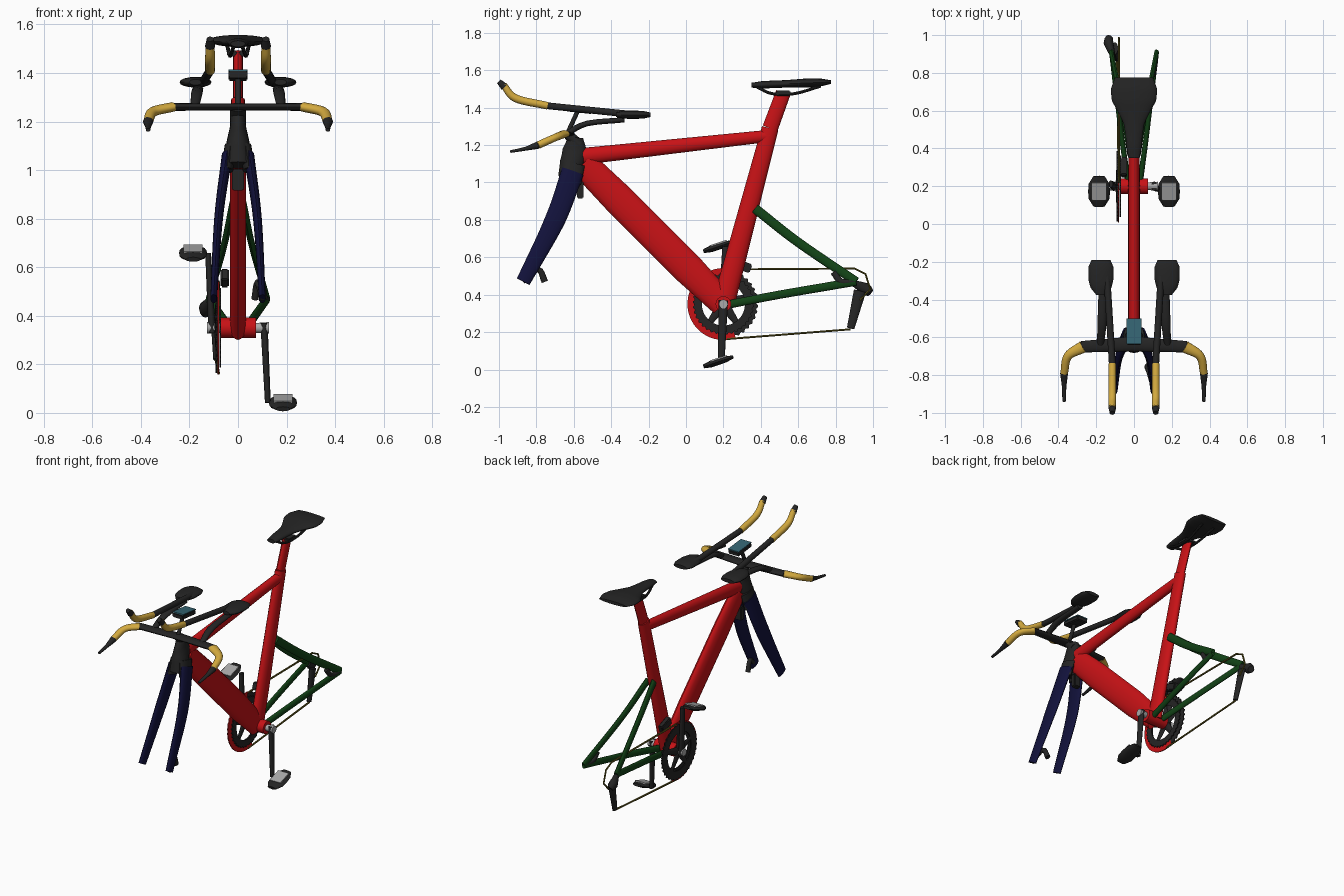
import bpy, bmesh, math
from mathutils import Vector, Matrix

cube = bpy.data.objects.get("Cube")
if cube:
    bpy.data.objects.remove(cube, do_unlink=True)


def material(name, red, green, blue):
    mat = bpy.data.materials.new(name)
    mat.use_nodes = True
    mat.diffuse_color = (red, green, blue, 1)
    mat.node_tree.nodes["Principled BSDF"].inputs["Base Color"].default_value = mat.diffuse_color
    return mat


RED = material("frame red", .58, .006, .008)
DARK = material("carbon black", .018, .018, .018)
NAVY = material("fork navy", .006, .006, .045)
GREEN = material("stay green", .006, .055, .008)
YELLOW = material("grip tape yellow", .65, .4, .05)
TEAL = material("screen teal", .035, .13, .17)
SILVER = material("metal silver", .4, .4, .4)
OLIVE = material("chain olive", .12, .1, .012)
ACROSS, UPWARD = Vector((1, 0, 0)), Vector((0, 0, 1))


def finish(name, bm, mat, mirror):
    bmesh.ops.recalc_face_normals(bm, faces=bm.faces)
    mesh = bpy.data.meshes.new(name)
    bm.to_mesh(mesh)
    bm.free()
    mesh.materials.append(mat)
    part = bpy.data.objects.new(name, mesh)
    bpy.context.collection.objects.link(part)
    if mirror:
        part.modifiers.new("mirror", "MIRROR")
    bpy.ops.object.select_all(action="DESELECT")
    part.select_set(True)
    bpy.context.view_layer.objects.active = part
    bpy.ops.object.shade_smooth_by_angle(angle=math.radians(40))


def bridge(bm, first, second):
    count = len(first)
    for k in range(count):
        after = (k + 1) % count
        bm.faces.new((first[k], first[after], second[after], second[k]))


def sample(values, t):
    """Read evenly spaced values at t from start to end."""
    place = t * (len(values) - 1)
    i = min(int(place), len(values) - 2)
    return values[i] + (values[i + 1] - values[i]) * (place - i)


def smooth_path(points, steps):
    points = [Vector(p) for p in points]
    padded = [points[0] * 2 - points[1], *points, points[-1] * 2 - points[-2]]
    path = []
    for before, start, end, after in zip(padded, padded[1:], padded[2:], padded[3:]):
        leave, arrive = (end - before) / 2, (after - start) / 2
        for k in range(steps):
            t = k / steps
            ease = t * t * (3 - 2 * t)
            path.append(start.lerp(end, ease) + leave * (t * (1 - t) ** 2) - arrive * (t * t * (1 - t)))
    return path + [points[-1]]


def tube(name, mat, path, wide, deep=None, mirror=False, ref=ACROSS, steps=1, sides=16):
    """Sweep an ellipse; wide is its radius along ref, deep the other radius."""
    deep = deep or wide
    path = smooth_path(path, steps)
    last = len(path) - 1
    bm = bmesh.new()
    loops = []
    for i, centre in enumerate(path):
        along = (path[min(i + 1, last)] - path[max(i - 1, 0)]).normalized()
        a = (ref - along * ref.dot(along)).normalized() * sample(wide, i / last)
        b = along.cross(a).normalized() * sample(deep, i / last)
        turns = [math.tau * k / sides for k in range(sides)]
        loops.append([bm.verts.new(centre + a * math.cos(q) + b * math.sin(q)) for q in turns])
    for first, second in zip(loops, loops[1:]):
        bridge(bm, first, second)
    bm.faces.new(loops[0])
    bm.faces.new(loops[-1])
    finish(name, bm, mat, mirror)


def box(name, mat, centre, size, tilt=0, bevel=.006):
    bm = bmesh.new()
    bmesh.ops.create_cube(bm, size=1)
    bmesh.ops.scale(bm, vec=size, verts=bm.verts)
    if bevel:
        bmesh.ops.bevel(bm, geom=bm.edges[:], offset=bevel, segments=2, affect="EDGES")
    bm.transform(Matrix.Translation(centre) @ Matrix.Rotation(math.radians(tilt), 4, "X"))
    finish(name, bm, mat, False)


def around_axle(x, radius, angle):
    return AXLE + Vector((x, radius * math.cos(angle), radius * math.sin(angle)))


def ring(name, mat, x, inner, outer, start=0, end=math.tau, tooth=0):
    """Flat ring or arc around the crank axle, with optional teeth."""
    bm = bmesh.new()
    loops = []
    for k in range(145):
        angle = start + (end - start) * k / 144
        tip = outer - (tooth if k % 4 < 2 else 0)
        corners = ((x, inner), (x, tip), (x + .006, tip), (x + .006, inner))
        loops.append([bm.verts.new(around_axle(*corner, angle)) for corner in corners])
    for first, second in zip(loops, loops[1:]):
        bridge(bm, first, second)
    bmesh.ops.remove_doubles(bm, verts=bm.verts, dist=.00001)
    finish(name, bm, mat, False)


# Joints shared by the parts
AXLE = Vector((0, .2, .35))
HEAD = Vector((0, -.55, 1.1))
SEAT_JOINT = Vector((0, .45, 1.29))
SEAT_CLAMP = Vector((0, .52, 1.48))
REAR_DROPOUT = Vector((.12, .91, .47))
FORK_TIP = Vector((.1, -.87, .47))
BAR = Vector((0, -.635, 1.26))
GRIP_END = Vector((.37, -.79, 1.2))
EXTENSION_BEND = Vector((.115, -.74, 1.41))

# Main frame
tube("down_tube", RED, [HEAD, AXLE], wide=(.032, .032), deep=(.075, .085, .085, .085, .07), steps=8)
tube("top_tube", RED, [HEAD + UPWARD * .04, SEAT_JOINT - UPWARD * .04], wide=(.03, .028), deep=(.045, .032))
tube("seat_tube", RED, [AXLE, SEAT_JOINT], wide=(.032, .028), deep=(.06, .045))
tube("seat_post", RED, [SEAT_JOINT, SEAT_CLAMP], wide=(.02, .02), deep=(.042, .04))
tube("bottom_bracket", RED, [AXLE - ACROSS * .075, AXLE + ACROSS * .075], wide=(.042, .042), ref=UPWARD)

# Rear triangle
tube("seat_stay", GREEN, [(.022, .37, .86), (.06, .6, .68), REAR_DROPOUT],
     wide=(.014, .012), deep=(.026, .024), mirror=True, steps=6)
tube("chain_stay", GREEN, [(.035, .24, .35), (.07, .5, .4), REAR_DROPOUT],
     wide=(.015, .012), deep=(.022, .022), mirror=True, steps=6)
tube("rear_skewer_lever", DARK, [REAR_DROPOUT, (.11, .83, .47), (.1, .79, .52)],
     wide=(.012, .014), deep=(.015, .018), steps=4)

# Fork and head
tube("fork_blade", NAVY, [(.045, -.605, 1.06), (.08, -.7, .8), FORK_TIP],
     wide=(.022, .014), deep=(.06, .055, .038), mirror=True, steps=8)
tube("head_tube", DARK, [(0, -.635, 1.02), (0, -.6, 1.14), (0, -.59, 1.24)],
     wide=(.055, .05, .034, .03), deep=(.05, .065, .065, .04), steps=6)
tube("fork_crown", DARK, [(.045, -.62, 1), (.03, -.6, 1.1)], wide=(.025, .025), deep=(.06, .06), mirror=True)
box("front_brake", DARK, (0, -.565, .96), size=(.05, .035, .09))
tube("front_skewer_lever", DARK, [FORK_TIP, (.08, -.79, .535), (.07, -.755, .47)],
     wide=(.01, .015), deep=(.012, .018), steps=4)

# Handlebar, grips and brake levers
tube("stem", DARK, [(0, -.57, 1.2), BAR], wide=(.032, .032), deep=(.03, .026))
tube("base_bar", DARK, [BAR, (.28, -.65, 1.26)], wide=(.014, .016), deep=(.04, .03), mirror=True, ref=UPWARD)
tube("base_grip", YELLOW, [(.27, -.65, 1.26), (.35, -.7, 1.24), GRIP_END],
     wide=(.02, .02), deep=(.032, .023, .02), mirror=True, ref=UPWARD, steps=8)
tube("brake_lever", DARK, [GRIP_END, (.37, -.86, 1.18), (.37, -.94, 1.165)],
     wide=(.021, .012, .009), deep=(.02, .01, .007), mirror=True, steps=4)

# Aero extensions and arm rests
tube("extension_grip", YELLOW, [(.115, -.975, 1.52), (.115, -.91, 1.45), EXTENSION_BEND],
     wide=(.018, .021, .02), mirror=True, steps=8)
tube("extension_tip", DARK, [(.115, -1, 1.54), (.115, -.97, 1.51)], wide=(.014, .021), mirror=True)
tube("extension_bar", DARK, [EXTENSION_BEND, (.145, -.25, 1.36)], wide=(.018, .018), mirror=True)
tube("rest_bracket", DARK, [(.178, -.64, 1.26), (.17, -.53, 1.315), (.165, -.33, 1.335)],
     wide=(.018, .024, .022), deep=(.016, .014), mirror=True, steps=4)
tube("arm_pad", DARK, [(.175, -.375, 1.362), (.175, -.19, 1.362)],
     wide=(.025, .055, .065, .066, .066, .05), deep=(.012, .02, .022, .022, .02, .012), mirror=True, steps=10)

# Bike computer
box("computer_body", DARK, (0, -.57, 1.388), size=(.08, .14, .03), tilt=-6)
box("computer_screen", TEAL, (0, -.568, 1.405), size=(.078, .136, .006), tilt=-6, bevel=0)
tube("computer_mount", DARK, [BAR, (0, -.58, 1.38)], wide=(.012, .012))

# Saddle
tube("saddle", DARK, [(0, .35, 1.52), (0, .775, 1.537)], steps=24, sides=24,
     wide=(.03, .04, .045, .055, .085, .118, .123, .1), deep=(.013, .02, .02, .02, .022, .025, .022, .01))
tube("saddle_rail", DARK, [(.018, .38, 1.51), (.03, .46, 1.475), (.035, .58, 1.475), (.045, .72, 1.515)],
     wide=(.008, .008), mirror=True, steps=4, sides=8)
box("saddle_clamp", DARK, SEAT_CLAMP, size=(.09, .08, .025))

# Cranks and pedals: the left one points down, the right one up
for side, out in (("left", 1), ("right", -1)):
    crank_top = AXLE + ACROSS * out * .107
    crank_end = crank_top + Vector((.016, -.012, -.308)) * out
    pedal = Vector((out * .185, .173, crank_end.z))
    reach = Vector((0, .08, .026))
    tube(side + "_axle", SILVER, [AXLE + ACROSS * out * .07, AXLE + ACROSS * out * .128],
         wide=(.02, .024), ref=UPWARD)
    tube(side + "_crank", DARK, [crank_top + UPWARD * out * .02, crank_end], wide=(.015, .012), deep=(.025, .018))
    tube(side + "_pedal", DARK, [pedal - reach, pedal + reach], steps=8, sides=12,
         wide=(.03, .055, .058, .055, .03), deep=(.01, .018, .018, .016, .008))
    box(side + "_pedal_plate", SILVER, pedal + UPWARD * .017, size=(.078, .095, .008), tilt=18, bevel=0)

# Chainrings and spider
ring("large_chainring", DARK, x=-.092, inner=.125, outer=.186, tooth=.008)
ring("front_chain_wrap", RED, x=-.085, inner=.15, outer=.192, start=math.radians(85), end=math.radians(290))
ring("small_chainring", DARK, x=-.076, inner=.115, outer=.164, tooth=.008)
for k in range(5):
    tube("spider_arm", DARK, [AXLE - ACROSS * .088, around_axle(-.086, .135, math.tau * k / 5 + .3)],
         wide=(.01, .006), deep=(.03, .014), sides=8)

# Gears and chain
tube("upper_chain", OLIVE, [(-.08, .22, .535), (-.08, .9, .54), (-.08, .96, .51), (-.08, .985, .43), (-.08, .93, .37)],
     wide=(.006, .006), sides=6)
tube("lower_chain", OLIVE, [(-.08, .22, .163), (-.09, .88, .215)], wide=(.006, .006), sides=6)
tube("derailleur_cage", DARK, [(-.1, .93, .42), (-.09, .88, .22)], wide=(.015, .012), deep=(.033, .02))
tube("derailleur_body", DARK, [(-.115, .9, .46), (-.135, .96, .43), (-.13, .985, .41)],
     wide=(.016, .026, .02), deep=(.018, .034, .022), steps=2)
box("front_derailleur", DARK, (-.055, .3, .555), size=(.035, .1, .05), tilt=-20)
